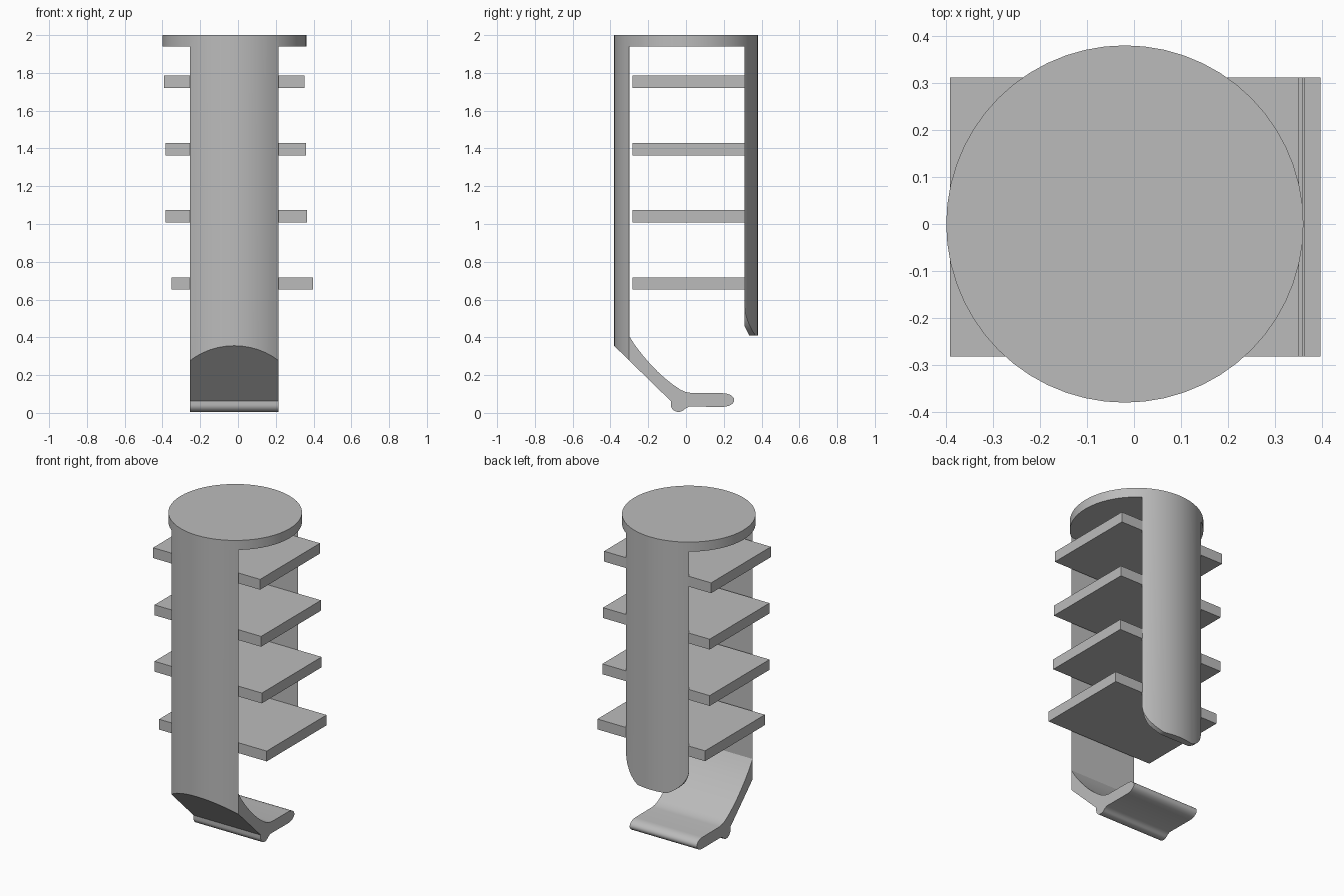
import bpy, bmesh, math

R, CX = 0.381, -0.0195      # column radius and its x centre
HALF = 0.2335               # half width of the front panel and foot

if "Cube" in bpy.data.objects:
    bpy.data.objects.remove(bpy.data.objects["Cube"], do_unlink=True)

grey = bpy.data.materials.new("plain grey")
grey.use_nodes = True
grey.diffuse_color = (0.5, 0.5, 0.5, 1)
grey.node_tree.nodes["Principled BSDF"].inputs["Base Color"].default_value = (0.5, 0.5, 0.5, 1)


def prism(name, points, extrude):
    """Closed solid from a loop of 3D points swept along a vector."""
    bm = bmesh.new()
    face = bm.faces.new([bm.verts.new(p) for p in points])
    swept = bmesh.ops.extrude_face_region(bm, geom=[face])["geom"]
    verts = [g for g in swept if isinstance(g, bmesh.types.BMVert)]
    bmesh.ops.translate(bm, verts=verts, vec=extrude)
    bmesh.ops.recalc_face_normals(bm, faces=bm.faces)
    mesh = bpy.data.meshes.new(name)
    bm.to_mesh(mesh)
    bm.free()
    mesh.materials.append(grey)
    obj = bpy.data.objects.new(name, mesh)
    bpy.context.collection.objects.link(obj)
    return obj


def box(name, x0, x1, y0, y1, z0, z1):
    return prism(name, [(x0, y0, z0), (x1, y0, z0), (x1, y1, z0), (x0, y1, z0)], (0, 0, z1 - z0))


def side_profile(name, yz, half):
    return prism(name, [(CX - half, y, z) for y, z in yz], (2 * half, 0, 0))


def combine(target, tool, operation):
    bpy.context.view_layer.objects.active = target
    mod = target.modifiers.new("combine", "BOOLEAN")
    mod.operation, mod.object, mod.solver = operation, tool, "EXACT"
    bpy.ops.object.modifier_apply(modifier=mod.name)
    bpy.data.objects.remove(tool, do_unlink=True)


def arc(cy, cz, ry, rz, start, end, steps):
    angles = [math.radians(start + (end - start) * i / steps) for i in range(steps + 1)]
    return [(cy + ry * math.cos(a), cz + rz * math.sin(a)) for a in angles]


# Front panel running down into the sloped, curled foot
foot = [(-0.5, 2.1), (-0.5, 0.472), (-0.08, 0.062)]
foot += arc(-0.04, 0.042, 0.04, 0.037, 180, 325, 10)       # heel bump
foot += [(0.015, 0.033)]
foot += arc(0.195, 0.068, 0.06, 0.036, -90, 90, 12)        # rounded tip
foot += [(0.03, 0.105), (0.0, 0.11), (-0.03, 0.123), (-0.07, 0.15), (-0.11, 0.182),
         (-0.15, 0.218), (-0.19, 0.26), (-0.23, 0.306), (-0.27, 0.358), (-0.30, 0.406),
         (-0.30, 2.1)]
body = side_profile("shelf_tower_body", foot, HALF)

# Back panel with a rounded, chamfered lower end
back = side_profile("back_panel", [(0.31, 2.2), (0.31, 0.46), (0.335, 0.41), (0.5, 0.41), (0.5, 2.2)], 0.3)
tongue = [(-0.22, 2.3)] + arc(0, 0.57, 0.22, 0.18, 180, 360, 28) + [(0.22, 2.3)]
combine(back, prism("tongue", [(CX + x, 0.2, z) for x, z in tongue], (0, 0.5, 0)), "INTERSECT")

# Join the panels and cap, then trim everything to the round column
combine(body, back, "UNION")
combine(body, box("cap", -0.7, 0.7, -0.7, 0.7, 1.94, 2.15), "UNION")
circle = arc(CX, 0, R, R, 0, 360, 56)[:-1]
combine(body, prism("column", [(x, y, -0.1) for x, y in circle], (0, 0, 2.1)), "INTERSECT")

bpy.ops.object.select_all(action="DESELECT")
body.select_set(True)
bpy.context.view_layer.objects.active = body
bpy.ops.object.shade_smooth_by_angle(angle=math.radians(30))

# Four slightly offset shelves
for i, (z, x0, x1) in enumerate([(0.652, -0.351, 0.398), (1.008, -0.383, 0.364),
                                 (1.363, -0.383, 0.359), (1.72, -0.393, 0.352)]):
    box(f"shelf_{i + 1}", x0, x1, -0.283, 0.312, z, z + 0.065)
